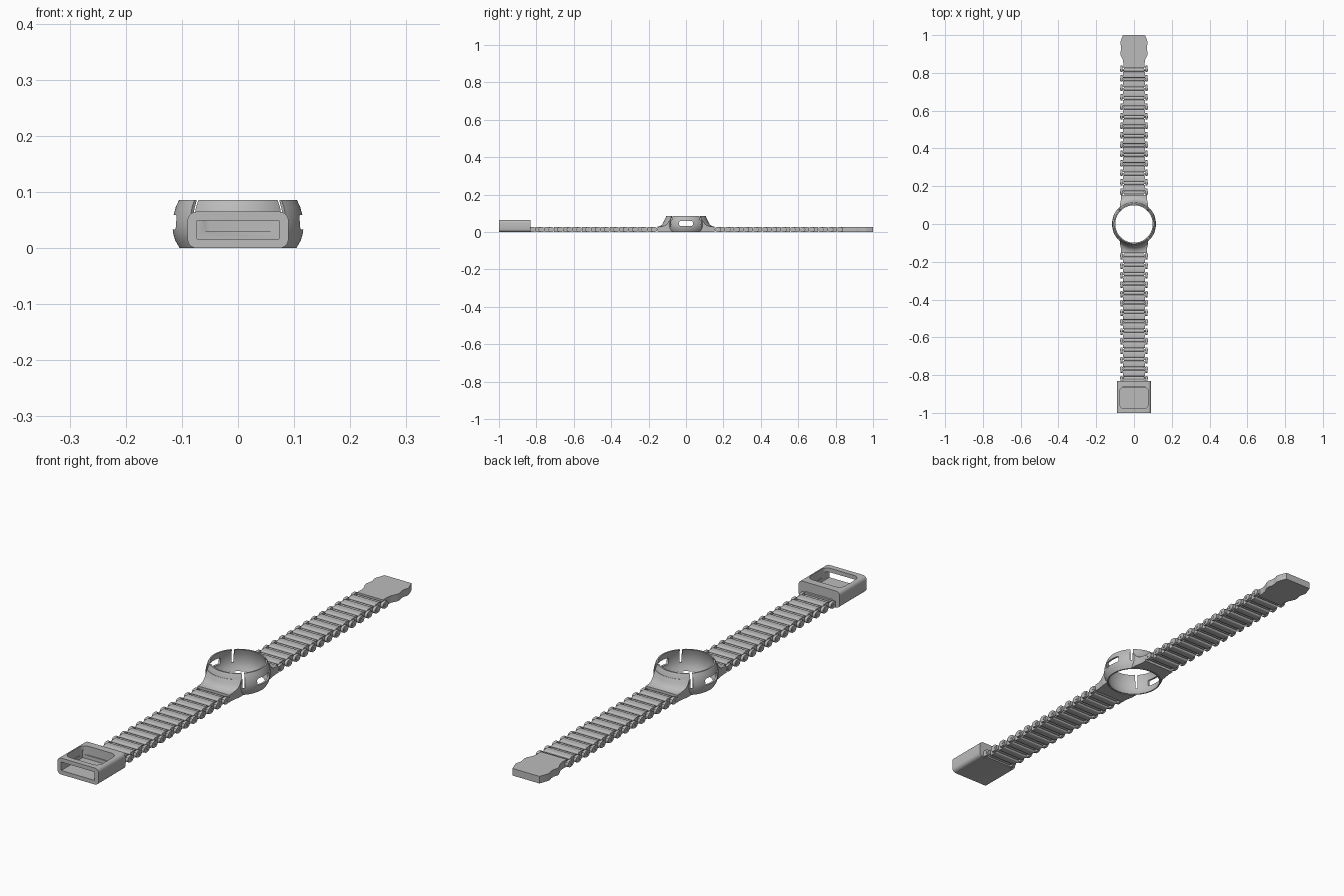
import bpy, bmesh
from math import sin, cos, pi, radians
from mathutils import Matrix, Vector

cube = bpy.data.objects.get("Cube")
if cube:
    bpy.data.objects.remove(cube, do_unlink=True)

grey = bpy.data.materials.new("plain grey")
grey.use_nodes = True
colour = (0.5, 0.5, 0.5, 1)
grey.diffuse_color = colour
grey.node_tree.nodes["Principled BSDF"].inputs["Base Color"].default_value = colour


def prism(bm, points, axis, lo, hi):
    """Extrude a 2D outline along x (y,z points), y (x,z) or z (x,y)."""
    def place(p, t):
        return {"x": (t, *p), "y": (p[0], t, p[1]), "z": (*p, t)}[axis]
    a = [bm.verts.new(place(p, lo)) for p in points]
    b = [bm.verts.new(place(p, hi)) for p in points]
    faces = [bm.faces.new(a), bm.faces.new(b)]
    for i in range(len(a)):
        j = (i + 1) % len(a)
        faces.append(bm.faces.new((a[i], a[j], b[j], b[i])))
    bmesh.ops.recalc_face_normals(bm, faces=faces)


def sweep(bm, profile, start, end, steps):
    """Turn a closed (radius, z) profile about z; a full turn is closed."""
    full = abs(end - start) > 359
    rows = []
    for i in range(steps if full else steps + 1):
        a = radians(start + (end - start) * i / steps)
        rows.append([bm.verts.new((r * cos(a), r * sin(a), z)) for r, z in profile])
    for i in range(steps):
        p, q = rows[i], rows[(i + 1) % len(rows)]
        for k in range(len(profile)):
            m = (k + 1) % len(profile)
            bm.faces.new((p[k], q[k], q[m], p[m]))
    if not full:
        bm.faces.new(rows[0])
        bm.faces.new(rows[-1])
    bmesh.ops.recalc_face_normals(bm, faces=bm.faces[:])


def rounded(x0, x1, y0, y1, r, steps=5):
    """Rectangle outline with round corners."""
    pts = []
    corners = [(x1 - r, y1 - r), (x0 + r, y1 - r), (x0 + r, y0 + r), (x1 - r, y0 + r)]
    for c, (x, y) in enumerate(corners):
        for i in range(steps + 1):
            a = (c + i / steps) * pi / 2
            pts.append((x + r * cos(a), y + r * sin(a)))
    return pts


def box(bm, x0, x1, y0, y1, z0, z1):
    prism(bm, [(x0, y0), (x1, y0), (x1, y1), (x0, y1)], "z", z0, z1)


def make(name, bm):
    mesh = bpy.data.meshes.new(name)
    bm.to_mesh(mesh)
    bm.free()
    mesh.materials.append(grey)
    ob = bpy.data.objects.new(name, mesh)
    bpy.context.collection.objects.link(ob)
    return ob


def smooth(ob):
    ob.data.shade_smooth()
    ob.data.set_sharp_from_angle(angle=radians(32))


def carve(ob, operation, cutters):
    """Apply booleans, then remove the cutters."""
    for c in cutters:
        c.hide_render = True
        mod = ob.modifiers.new("cut", "BOOLEAN")
        mod.operation, mod.object, mod.solver = operation, c, "EXACT"
    bpy.context.view_layer.update()
    dg = bpy.context.evaluated_depsgraph_get()
    mesh = bpy.data.meshes.new_from_object(ob.evaluated_get(dg))
    ob.modifiers.clear()
    ob.data = mesh
    for c in cutters:
        bpy.data.objects.remove(c, do_unlink=True)


# Barrel-shaped ring with four slits and two side windows
bm = bmesh.new()
sweep(bm, [(0.104, 0), (0.112, 0.014), (0.116, 0.028), (0.117, 0.042), (0.115, 0.058),
           (0.111, 0.073), (0.105, 0.086), (0.099, 0.086), (0.105, 0.07), (0.109, 0.05),
           (0.109, 0.03), (0.106, 0.015), (0.099, 0)], 0, 360, 72)
ring = make("ring_holder", bm)
cutters = []
for k in range(4):
    bm = bmesh.new()
    box(bm, 0.07, 0.14, -0.005, 0.005, 0.03, 0.1)
    bm.transform(Matrix.Rotation(radians(45 + 90 * k), 4, "Z"))
    cutters.append(make("slit_cutter", bm))
for s in (-1, 1):
    bm = bmesh.new()
    prism(bm, rounded(-0.037, 0.037, 0.033, 0.059, 0.008), "x",
          *sorted((s * 0.07, s * 0.14)))
    cutters.append(make("window_cutter", bm))
carve(ring, "DIFFERENCE", cutters)
smooth(ring)

# Flared shoulders between the ring and the straps
for side, turn in (("back", 0), ("front", pi)):
    bm = bmesh.new()
    sweep(bm, [(0.106, 0), (0.175, 0), (0.175, 0.027), (0.148, 0.029), (0.135, 0.034),
               (0.126, 0.042), (0.12, 0.053), (0.114, 0.066), (0.11, 0.066),
               (0.11, 0.03)], 45, 135, 24)
    shoulder = make(side + "_shoulder", bm)
    bm = bmesh.new()
    half = [(0.075, 0.06), (0.075, 0.1), (0.071, 0.118), (0.069, 0.135), (0.069, 0.153)]
    prism(bm, half + [(-x, y) for x, y in reversed(half)], "z", -0.02, 0.1)
    carve(shoulder, "INTERSECT", [make("shoulder_trim", bm)])
    shoulder.data.transform(Matrix.Rotation(turn, 4, "Z"))
    smooth(shoulder)

# One strap link: rounded plate, hinge barrel, side lugs and pin
PITCH, FIRST, COUNT = 0.05, 0.166, 14


def circle(r, n=14):
    return [(r * cos(2 * pi * i / n), 0.0135 + r * sin(2 * pi * i / n)) for i in range(n)]


def hinge(bm):
    prism(bm, circle(0.0105), "x", -0.052, 0.052)
    prism(bm, circle(0.005), "x", -0.073, 0.073)
    for s in (-1, 1):
        prism(bm, rounded(-0.0125, 0.022, 0.001, 0.026, 0.0124), "x",
              *sorted((s * 0.06, s * 0.071)))
        # web joining the lug to the plate
        box(bm, *sorted((s * 0.05, s * 0.065)), 0.012, 0.021, 0.004, 0.023)


bm = bmesh.new()
hinge(bm)
prism(bm, rounded(0.008, 0.041, 0, 0.028, 0.006, 4), "x", -0.058, 0.058)
link = make("strap_link", bm)
smooth(link)
bm = bmesh.new()
hinge(bm)
end_hinge = make("end_hinge", bm)
smooth(end_hinge)

for side, turn in (("back", 0), ("front", pi)):
    spin = Matrix.Rotation(turn, 4, "Z")
    for i in range(COUNT):
        source = link if i < COUNT - 1 else end_hinge
        ob = bpy.data.objects.new(f"{side}_strap_link_{i + 1}", source.data)
        bpy.context.collection.objects.link(ob)
        ob.matrix_world = spin @ Matrix.Translation(Vector((0, FIRST + PITCH * i, 0)))
for ob in (link, end_hinge):
    bpy.data.objects.remove(ob, do_unlink=True)

# Contoured strap tip
bm = bmesh.new()
half = [(0.057, 0.825), (0.056, 0.85), (0.06, 0.872), (0.07, 0.892), (0.073, 0.905),
        (0.068, 0.925), (0.068, 0.94), (0.073, 0.955), (0.071, 0.967), (0.059, 1)]
prism(bm, half + [(-x, y) for x, y in reversed(half)], "z", 0, 0.028)
smooth(make("strap_tip", bm))

# Buckle: rounded sleeve, open at the front and the top
bm = bmesh.new()
prism(bm, rounded(-0.09, 0.09, 0, 0.065, 0.016), "y", -1, -0.832)
buckle = make("buckle", bm)
bm = bmesh.new()
box(bm, -0.073, 0.073, -1.1, -0.866, 0.016, 0.049)
slot = make("slot_cutter", bm)
bm = bmesh.new()
prism(bm, rounded(-0.075, 0.075, -0.978, -0.862, 0.025), "z", 0.03, 0.1)
window = make("opening_cutter", bm)
carve(buckle, "DIFFERENCE", [slot, window])
smooth(buckle)

# Tongue joining the buckle to the last hinge
bm = bmesh.new()
box(bm, -0.058, 0.058, -0.84, -0.824, 0, 0.028)
make("buckle_tongue", bm)
